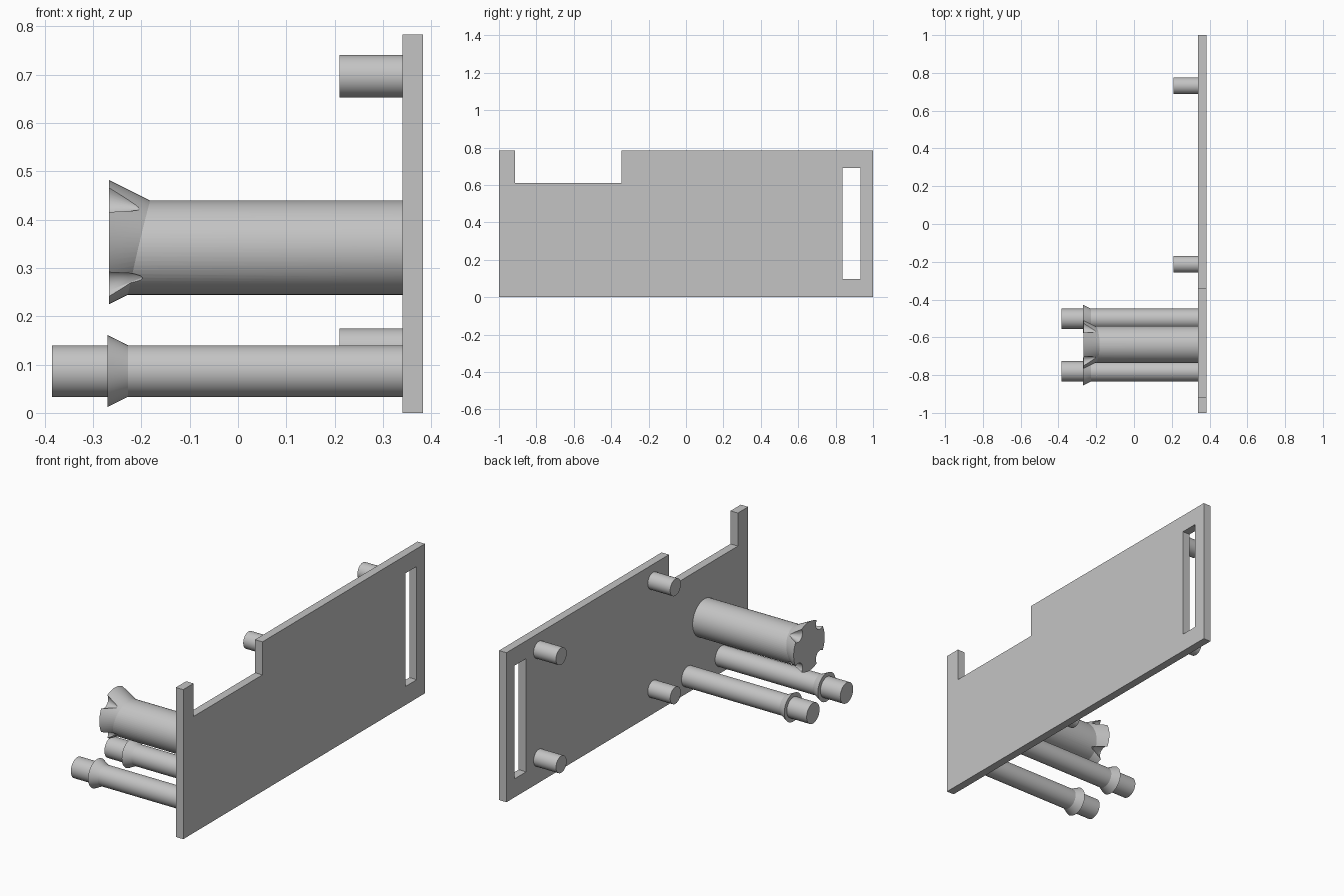
import bpy, bmesh
from math import pi, cos, sin, radians
from mathutils import Vector, Matrix

cube = bpy.data.objects.get("Cube")
if cube:
    bpy.data.objects.remove(cube, do_unlink=True)

grey = bpy.data.materials.new("plain grey")
grey.use_nodes = True
COLOUR = (0.55, 0.55, 0.55, 1)
grey.diffuse_color = COLOUR
grey.node_tree.nodes["Principled BSDF"].inputs["Base Color"].default_value = COLOUR


def make(name, bm):
    bmesh.ops.recalc_face_normals(bm, faces=bm.faces)
    mesh = bpy.data.meshes.new(name)
    bm.to_mesh(mesh)
    bm.free()
    mesh.materials.append(grey)
    obj = bpy.data.objects.new(name, mesh)
    bpy.context.collection.objects.link(obj)
    return obj


def box(name, low, high):
    low, high = Vector(low), Vector(high)
    bm = bmesh.new()
    bmesh.ops.create_cube(bm, size=1)
    bmesh.ops.scale(bm, vec=high - low, verts=bm.verts)
    bmesh.ops.translate(bm, vec=(low + high) / 2, verts=bm.verts)
    return make(name, bm)


def turned(name, profile, y, z, sides=64):
    """Solid of revolution about an axis along x; profile is (x, radius)."""
    bm = bmesh.new()
    rings = []
    for x, r in profile:
        rings.append([bm.verts.new((x, y + r * cos(2 * pi * i / sides),
                                    z + r * sin(2 * pi * i / sides)))
                      for i in range(sides)])
    for a, b in zip(rings, rings[1:]):
        for i in range(sides):
            j = (i + 1) % sides
            bm.faces.new((a[i], a[j], b[j], b[i]))
    bm.faces.new(rings[0])
    bm.faces.new(rings[-1])
    return make(name, bm)


def spike(name, apex, base, radius):
    """Cone between two points, used as a cutter."""
    apex, base = Vector(apex), Vector(base)
    axis = apex - base
    turn = axis.to_track_quat('Z', 'Y').to_matrix().to_4x4()
    bm = bmesh.new()
    bmesh.ops.create_cone(bm, cap_ends=True, segments=32, radius1=radius, radius2=0,
                          depth=axis.length,
                          matrix=Matrix.Translation((apex + base) / 2) @ turn)
    return make(name, bm)


def combine(obj, others, operation):
    """Apply a boolean with each helper, then remove the helper."""
    for other in others:
        other.hide_render = True
        mod = obj.modifiers.new("combine", 'BOOLEAN')
        mod.operation, mod.solver, mod.object = operation, 'EXACT', other
        bpy.context.view_layer.update()
        graph = bpy.context.evaluated_depsgraph_get()
        mesh = bpy.data.meshes.new_from_object(obj.evaluated_get(graph))
        obj.modifiers.clear()
        obj.data = mesh
        bpy.data.objects.remove(other, do_unlink=True)


def smooth(obj):
    bpy.ops.object.select_all(action='DESELECT')
    obj.select_set(True)
    bpy.context.view_layer.objects.active = obj
    bpy.ops.object.shade_smooth_by_angle(angle=radians(25))


# Upright plate with a step in its top edge and a tall slot
INNER, OUTER = 0.34, 0.383
plate = box("plate", (INNER, -1, 0), (OUTER, 1, 0.783))
combine(plate, [box("top_notch_cutter", (0.2, -0.915, 0.61), (0.5, -0.345, 1)),
                box("slot_cutter", (0.2, 0.837, 0.097), (0.5, 0.932, 0.69))], 'DIFFERENCE')

# Four short mounting pegs
for end, y in (("front", -0.213), ("back", 0.732)):
    for level, z in (("lower", 0.131), ("upper", 0.697)):
        smooth(turned(f"{end}_{level}_peg", [(0.21, 0.044), (INNER + 0.01, 0.044)], y, z, 48))

# Two long rods with a flared collar near the tip
rod_profile = [(-0.385, 0.0535), (-0.27, 0.0535), (-0.27, 0.0745),
               (-0.228, 0.0535), (INNER + 0.01, 0.0535)]
for name, y in (("front_rod", -0.78), ("back_rod", -0.502)):
    smooth(turned(name, rod_profile, y, 0.0865))

# Thick post ending in a flared crown with four scooped notches
POST_Y, CROWN_Z = -0.638, 0.3535
post = turned("post", [(-0.266, 0.0975), (INNER + 0.01, 0.0975)], POST_Y, 0.342)
crown = turned("crown", [(-0.267, 0.1285), (-0.17, 0.08)], POST_Y, CROWN_Z)
combine(post, [crown], 'UNION')
cutters = []
for k in range(4):
    a = pi / 4 + k * pi / 2
    at = lambda x, r: (x, POST_Y + r * cos(a), CROWN_Z + r * sin(a))
    cutters.append(spike("scoop_cutter", at(-0.19, 0.098), at(-0.28, 0.13), 0.042))
combine(post, cutters, 'DIFFERENCE')
smooth(post)
